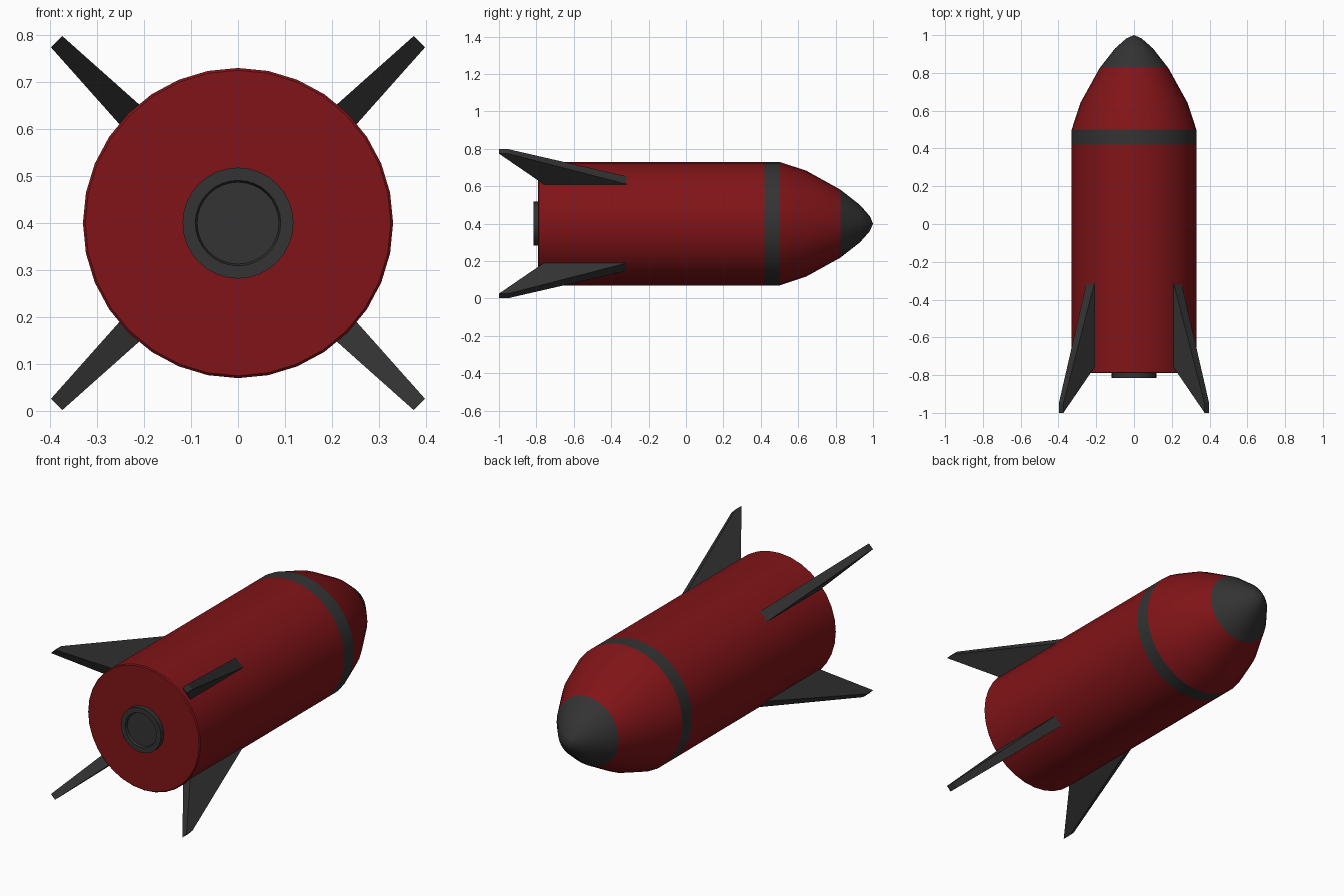
import bpy, bmesh, math
from mathutils import Vector

if "Cube" in bpy.data.objects:
    bpy.data.objects.remove(bpy.data.objects["Cube"])

AXIS_Z = 0.4
SIDES = 32


def material(name, rgb):
    m = bpy.data.materials.new(name)
    m.diffuse_color = (*rgb, 1)
    m.use_nodes = True
    m.node_tree.nodes["Principled BSDF"].inputs["Base Color"].default_value = m.diffuse_color
    return m


RED = material("red_paint", (0.22, 0.007, 0.009))
DARK = material("dark_grey", (0.033, 0.033, 0.033))


def finish(name, bm, mat, smooth=True):
    bmesh.ops.recalc_face_normals(bm, faces=bm.faces)
    mesh = bpy.data.meshes.new(name)
    bm.to_mesh(mesh)
    bm.free()
    mesh.materials.append(mat)
    ob = bpy.data.objects.new(name, mesh)
    bpy.context.collection.objects.link(ob)
    if smooth:
        bpy.ops.object.select_all(action='DESELECT')
        ob.select_set(True)
        bpy.context.view_layer.objects.active = ob
        bpy.ops.object.shade_smooth_by_angle(angle=math.radians(40))
    return ob


def lathe(name, profile, mat):
    """Spin (radius, y) points around the rocket's long axis."""
    bm = bmesh.new()
    verts = [bm.verts.new((r, y, AXIS_Z)) for r, y in profile]
    edges = [bm.edges.new(p) for p in zip(verts, verts[1:])]
    bmesh.ops.spin(bm, geom=verts + edges, cent=(0, 0, AXIS_Z), axis=(0, 1, 0),
                   angle=math.tau, steps=SIDES, use_duplicate=False)
    bmesh.ops.remove_doubles(bm, verts=bm.verts, dist=1e-4)
    return finish(name, bm, mat)


# Hull, from the flat tail to the pointed tip
lathe("body", [(0, -0.79), (0.325, -0.79), (0.33, -0.785), (0.33, 0.42)], RED)
lathe("body_band", [(0.33, 0.42), (0.33, 0.5)], DARK)
lathe("nose", [(0.33, 0.5), (0.283, 0.643), (0.182, 0.825)], RED)
lathe("nose_tip", [(0.182, 0.825), (0.10, 0.93), (0.04, 0.983), (0, 1.0)], DARK)

# Exhaust ring with a shallow recess
lathe("exhaust", [(0.118, -0.785), (0.118, -0.815), (0.091, -0.815),
                  (0.087, -0.803), (0, -0.803)], DARK)


def fin(name, sx, sz):
    # (radius, y, half thickness) outline, tapering towards the swept tip
    outline = [(0.322, -0.30, 0.03), (0.546, -0.95, 0.017),
               (0.546, -1.0, 0.017), (0.322, -0.755, 0.03)]
    out = Vector((sx, 0, sz)).normalized()
    side = Vector((-sz, 0, sx)).normalized()
    bm = bmesh.new()
    a, b = [[bm.verts.new(out * r + side * t * s + Vector((0, y, AXIS_Z)))
             for r, y, t in outline] for s in (-1, 1)]
    bm.faces.new(a)
    bm.faces.new(b[::-1])
    for i in range(4):
        j = (i + 1) % 4
        bm.faces.new((a[i], a[j], b[j], b[i]))
    finish(name, bm, DARK, smooth=False)


# Four diagonal fins
for sx, xn in ((-1, "left"), (1, "right")):
    for sz, zn in ((-1, "lower"), (1, "upper")):
        fin(f"fin_{zn}_{xn}", sx, sz)
